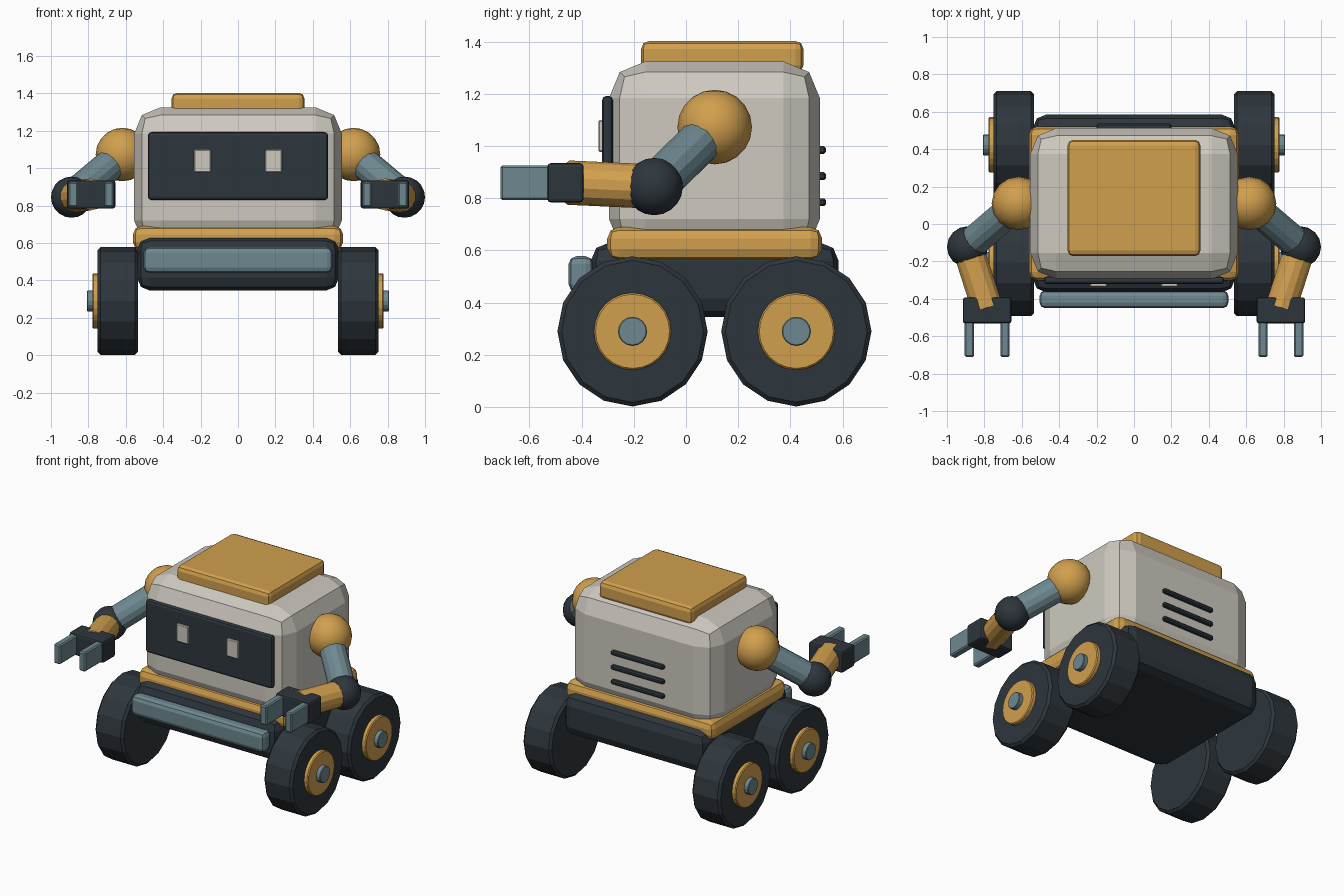
import bpy
import math
from mathutils import Vector

if "Cube" in bpy.data.objects:
    bpy.data.objects.remove(bpy.data.objects["Cube"], do_unlink=True)


def material(name, rgb):
    mat = bpy.data.materials.new(name)
    mat.use_nodes = True
    mat.diffuse_color = (*rgb, 1)
    mat.node_tree.nodes["Principled BSDF"].inputs["Base Color"].default_value = (*rgb, 1)
    return mat


cream = material("warm cream", (0.62, 0.59, 0.53))
orange = material("orange", (0.64, 0.35, 0.075))
dark = material("dark slate", (0.027, 0.037, 0.046))
steel = material("blue steel", (0.155, 0.25, 0.28))


def finish(name, mat, bevel=0, segments=1):
    obj = bpy.context.object
    obj.name = name
    obj.data.materials.append(mat)
    if bevel:
        mod = obj.modifiers.new("Bevel", "BEVEL")
        mod.width, mod.segments = bevel, segments
        mod.limit_method, mod.angle_limit = "ANGLE", math.radians(40)
    return obj


def box(name, mat, xs, ys, zs, bevel=0, segments=2):
    """Box between the given limits on each axis."""
    spans = (xs, ys, zs)
    bpy.ops.mesh.primitive_cube_add(size=1, location=[sum(s) / 2 for s in spans])
    obj = bpy.context.object
    size = [abs(s[1] - s[0]) for s in spans]
    for v in obj.data.vertices:
        v.co = [c * d for c, d in zip(v.co, size)]
    return finish(name, mat, bevel, segments)


def rod(name, mat, start, end, radius, sides, bevel=0):
    """Cylinder running from start to end."""
    a, b = Vector(start), Vector(end)
    bpy.ops.mesh.primitive_cylinder_add(vertices=sides, radius=radius,
                                        depth=(b - a).length, location=(a + b) / 2)
    bpy.context.object.rotation_euler = (b - a).to_track_quat("Z", "Y").to_euler()
    return finish(name, mat, bevel)


def ball(name, mat, center, radius):
    bpy.ops.mesh.primitive_uv_sphere_add(segments=16, ring_count=10,
                                         radius=radius, location=center)
    bpy.ops.object.shade_smooth()
    return finish(name, mat)


# Chassis, trim, body and roof panel
box("chassis", dark, (-0.54, 0.54), (-0.365, 0.585), (0.345, 0.63), 0.07)
box("bumper", steel, (-0.505, 0.505), (-0.45, -0.355), (0.44, 0.578), 0.03)
box("waist_trim", orange, (-0.562, 0.562), (-0.302, 0.522), (0.56, 0.69), 0.045)
box("body", cream, (-0.555, 0.555), (-0.295, 0.513), (0.58, 1.325), 0.14)
box("roof_panel", orange, (-0.355, 0.355), (-0.172, 0.45), (1.28, 1.403), 0.03)

# Face screen and eyes
box("face_screen", dark, (-0.482, 0.482), (-0.322, -0.28), (0.83, 1.193), 0.018)
for side, s in (("left", 1), ("right", -1)):
    box(side + "_eye", cream, (s * 0.145, s * 0.235), (-0.336, -0.31),
        (0.978, 1.1), 0.005, 1)

# Rear vents
for i in range(3):
    z = 0.785 + i * 0.1
    box(f"rear_vent_{i + 1}", dark, (-0.2, 0.2), (0.5, 0.537), (z - 0.015, z + 0.015), 0.008, 1)

for side, s in (("left", 1), ("right", -1)):
    # Wheels with hubs and axle caps
    for place, y in (("front", -0.205), ("back", 0.423)):
        def axle_rod(part, mat, x0, x1, radius, sides, bevel):
            rod(f"{side}_{place}_{part}", mat, (s * x0, y, 0.29), (s * x1, y, 0.29),
                radius, sides, bevel)
        axle_rod("wheel", dark, 0.535, 0.75, 0.288, 16, 0.016)
        axle_rod("hub", orange, 0.7, 0.778, 0.148, 24, 0.006)
        axle_rod("axle_cap", steel, 0.72, 0.808, 0.056, 16, 0.004)

    # Arm joints and segments
    shoulder = (s * 0.618, 0.11, 1.073)
    elbow = (s * 0.89, -0.122, 0.845)
    wrist = (s * 0.785, -0.45, 0.86)
    ball(side + "_shoulder", orange, shoulder, 0.143)
    ball(side + "_elbow", dark, elbow, 0.11)
    rod(side + "_upper_arm", steel, shoulder, elbow, 0.084, 14)
    rod(side + "_forearm", orange, elbow, wrist, 0.085, 14)

    # Gripper
    box(side + "_hand", dark, (s * 0.655, s * 0.915), (-0.532, -0.392), (0.784, 0.935), 0.014)
    for finger, x in (("inner", 0.69), ("outer", 0.88)):
        box(f"{side}_{finger}_finger", steel, (s * (x - 0.025), s * (x + 0.025)),
            (-0.712, -0.5), (0.793, 0.926), 0.008, 1)
